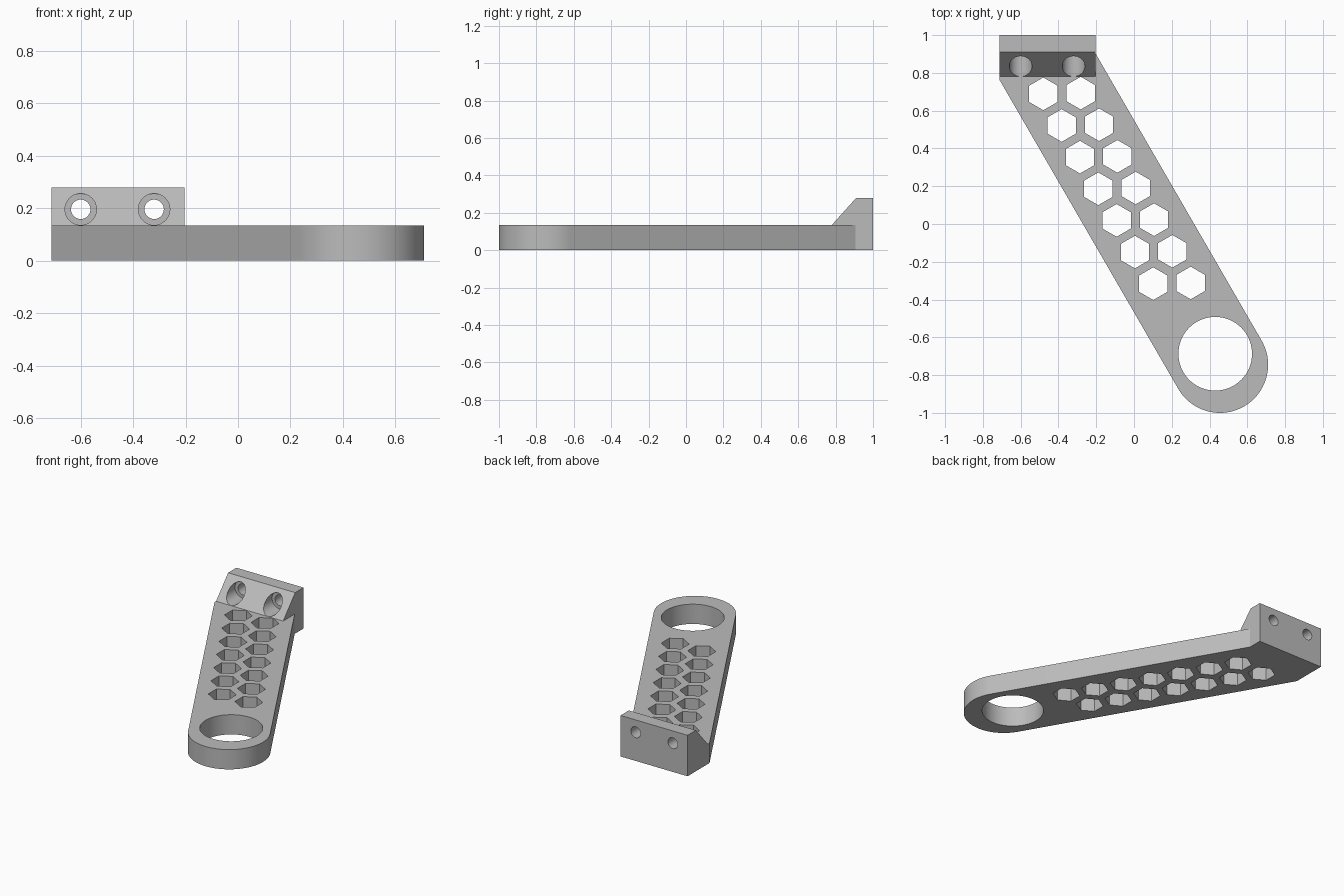
import bpy, bmesh
from math import sin, cos, pi, radians
from mathutils import Vector

default = bpy.data.objects.get("Cube")
if default:
    bpy.data.objects.remove(default)

grey = bpy.data.materials.new("plain grey")
grey.use_nodes = True
COLOUR = (0.5, 0.5, 0.5, 1)
grey.diffuse_color = COLOUR
grey.node_tree.nodes["Principled BSDF"].inputs["Base Color"].default_value = COLOUR

LEFT, RIGHT, BACK = -0.712, -0.205, 1.0
THICK, HIGH = 0.135, 0.28


def ring(cx, cy, r, n, start=0.0, sweep=2 * pi, closed=True):
    """Points on an arc in a plane."""
    steps = n if closed else n - 1
    return [(cx + r * cos(start + sweep * i / steps),
             cy + r * sin(start + sweep * i / steps)) for i in range(n)]


def prisms(name, outlines, place, sweep):
    """Extrude each 2D outline along the sweep vector into one object."""
    bm = bmesh.new()
    for outline in outlines:
        face = bm.faces.new([bm.verts.new(place(a, b)) for a, b in outline])
        out = bmesh.ops.extrude_face_region(bm, geom=[face])
        verts = [v for v in out["geom"] if isinstance(v, bmesh.types.BMVert)]
        bmesh.ops.translate(bm, verts=verts, vec=Vector(sweep))
    bmesh.ops.recalc_face_normals(bm, faces=bm.faces[:])
    mesh = bpy.data.meshes.new(name)
    bm.to_mesh(mesh)
    bm.free()
    mesh.materials.append(grey)
    obj = bpy.data.objects.new(name, mesh)
    bpy.context.collection.objects.link(obj)
    return obj


def combine(target, tool, operation):
    """Apply a boolean and discard the tool."""
    mod = target.modifiers.new(operation, 'BOOLEAN')
    mod.operation, mod.object, mod.solver = operation, tool, 'EXACT'
    bpy.context.view_layer.objects.active = target
    bpy.ops.object.modifier_apply(modifier=mod.name)
    bpy.data.objects.remove(tool)


# Slanted arm with a rounded end
outline = [(RIGHT, BACK), (LEFT, BACK), (LEFT, 0.763)]
outline += ring(0.455, -0.745, 0.255, 48, radians(210), pi, closed=False)
outline += [(RIGHT, 0.905)]
bracket = prisms("bracket_arm", [outline], lambda x, y: (x, y, 0), (0, 0, THICK))

# Mounting block with a sloped front
profile = [(0.905, 0), (BACK, 0), (BACK, HIGH), (0.91, HIGH), (0.78, THICK), (0.905, THICK)]
block = prisms("mounting_block", [profile], lambda y, z: (LEFT, y, z), (RIGHT - LEFT, 0, 0))
combine(bracket, block, 'UNION')

# Large ring hole
hole = prisms("ring_hole", [ring(0.43, -0.687, 0.195, 72)],
              lambda x, y: (x, y, -0.1), (0, 0, 0.5))
combine(bracket, hole, 'DIFFERENCE')

# Two columns of hexagonal openings along the arm
hexes = [ring(x + 0.097 * i, y - 0.1675 * i, 0.0865, 6, pi / 6)
         for x, y in ((-0.48, 0.689), (-0.282, 0.693)) for i in range(7)]
combine(bracket, prisms("hex_holes", hexes, lambda x, y: (x, y, -0.1), (0, 0, 0.4)),
        'DIFFERENCE')

# Screw holes with wide recesses for the heads
for radius, depth in ((0.06, 0.31), (0.037, 0.6)):
    circles = [ring(x, 0.196, radius, 40) for x in (-0.6, -0.32)]
    bores = prisms("screw_holes", circles, lambda x, z: (x, 0.6, z), (0, depth, 0))
    combine(bracket, bores, 'DIFFERENCE')

# Smooth curved walls, crisp edges
bpy.ops.object.select_all(action='DESELECT')
bracket.select_set(True)
bpy.context.view_layer.objects.active = bracket
bpy.ops.object.shade_smooth_by_angle(angle=radians(30))
